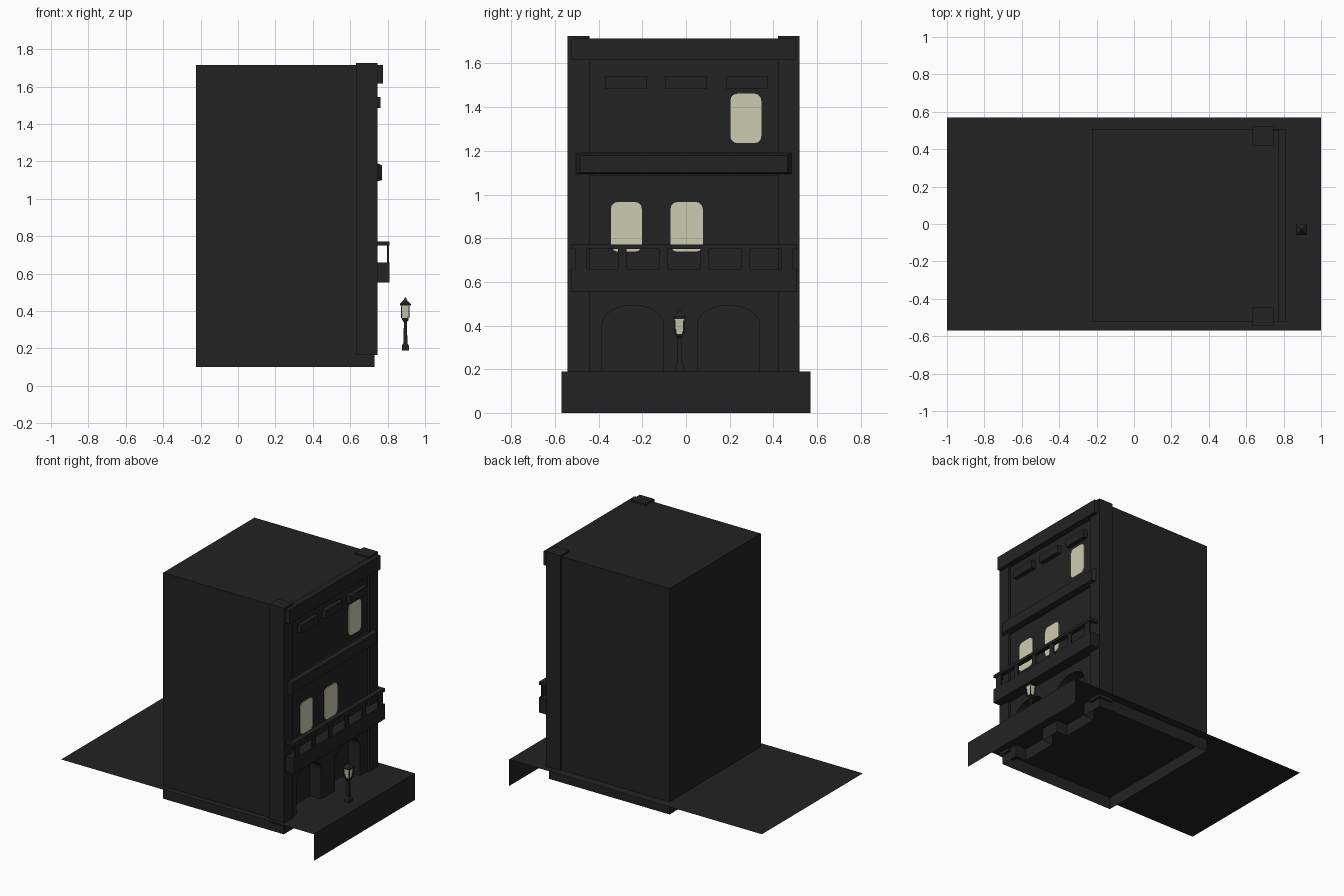
import bpy, bmesh, math

if "Cube" in bpy.data.objects:
    bpy.data.objects.remove(bpy.data.objects["Cube"])


def material(name, rgb):
    m = bpy.data.materials.new(name)
    m.diffuse_color = (*rgb, 1)
    m.use_nodes = True
    m.node_tree.nodes["Principled BSDF"].inputs["Base Color"].default_value = m.diffuse_color
    return m


DARK = material("charcoal", (0.0165, 0.0165, 0.0165))
GLOW = material("pale_window_light", (0.60, 0.60, 0.44))


def finish(name, bm, mat, recalc=True):
    if recalc:
        bmesh.ops.remove_doubles(bm, verts=bm.verts, dist=1e-5)
        bmesh.ops.recalc_face_normals(bm, faces=bm.faces)
    me = bpy.data.meshes.new(name)
    bm.to_mesh(me)
    bm.free()
    me.materials.append(mat)
    ob = bpy.data.objects.new(name, me)
    bpy.context.collection.objects.link(ob)
    return ob


def box(name, x, y, z, mat=DARK):
    bm = bmesh.new()
    bmesh.ops.create_cube(bm, size=1)
    for v in bm.verts:
        v.co = [(a + b) / 2 + c * (b - a) for (a, b), c in zip((x, y, z), v.co)]
    return finish(name, bm, mat)


def extrude_x(name, outline, x0, x1, mat=DARK):
    """Prism from a (y, z) outline."""
    bm = bmesh.new()
    a = [bm.verts.new((x0, y, z)) for y, z in outline]
    b = [bm.verts.new((x1, y, z)) for y, z in outline]
    bm.faces.new(a)
    bm.faces.new(b)
    for i in range(len(a)):
        j = (i + 1) % len(a)
        bm.faces.new((a[i], a[j], b[j], b[i]))
    return finish(name, bm, mat)


def square_stack(name, cx, cy, rings, mat=DARK):
    """Four-sided tapered column from (half width, height) rings."""
    bm = bmesh.new()
    loops = [[bm.verts.new((cx + sx * r, cy + sy * r, z))
              for sx, sy in ((-1, -1), (1, -1), (1, 1), (-1, 1))] for r, z in rings]
    for lo, hi in zip(loops, loops[1:]):
        for i in range(4):
            j = (i + 1) % 4
            bm.faces.new((lo[i], lo[j], hi[j], hi[i]))
    bm.faces.new(loops[0][::-1])
    bm.faces.new(loops[-1])
    return finish(name, bm, mat)


# pavement sheet with a front lip
bm = bmesh.new()
P = [[bm.verts.new((x, y, z)) for y in (-0.57, 0.57)] for x, z in ((-1, 0.19), (1, 0.19), (1, 0))]
for (a, b), (c, d) in zip(P, P[1:]):
    bm.faces.new((a, c, d, b))
finish("pavement", bm, DARK, False)

# building shell, open below, with two arched door niches in the facade
X0, X1, Y0, Y1, Z0, Z1 = -0.225, 0.73, -0.525, 0.507, 0.10, 1.715
DEPTH = 0.09


def arch(y0, y1, spring=0.405, top=0.493, n=12):
    c, r = (y0 + y1) / 2, (y1 - y0) / 2
    pts = [(y0, Z0)]
    for i in range(n + 1):
        t = math.pi * (1 - i / n)
        pts.append((c + r * math.cos(t), spring + (top - spring) * math.sin(t)))
    return pts + [(y1, Z0)]


arches = [arch(-0.384, -0.102), arch(0.053, 0.337)]
bm = bmesh.new()


def face(pts):
    return bm.faces.new([bm.verts.new(p) for p in pts])


face([(X1, y, z) for y, z in [(Y0, Z0)] + arches[0] + arches[1] + [(Y1, Z0), (Y1, Z1), (Y0, Z1)]])
face([(X0, Y0, Z0), (X0, Y1, Z0), (X0, Y1, Z1), (X0, Y0, Z1)])
face([(X0, Y0, Z1), (X1, Y0, Z1), (X1, Y1, Z1), (X0, Y1, Z1)])
for y in (Y0, Y1):
    face([(X0, y, Z0), (X1, y, Z0), (X1, y, Z1), (X0, y, Z1)])
for pts in arches:
    face([(X1 - DEPTH, y, z) for y, z in pts])
    for (ya, za), (yb, zb) in zip(pts, pts[1:]):
        face([(X1, ya, za), (X1, yb, zb), (X1 - DEPTH, yb, zb), (X1 - DEPTH, ya, za)])
finish("building_shell", bm, DARK)

# corner pillars
box("pillar_left", (0.63, 0.745), (-0.542, -0.443), (0.165, 1.727))
box("pillar_right", (0.63, 0.745), (0.421, 0.52), (0.165, 1.727))

# top cornice
box("cornice", (0.725, 0.775), (-0.525, 0.503), (1.615, 1.714))

# vent ledges under the cornice
for i, y in enumerate((-0.274, 0.0, 0.279)):
    box(f"ledge_{i}", (0.725, 0.763), (y - 0.096, y + 0.096), (1.485, 1.543))

# middle band: backing strip and tapered moulding
box("band_backing", (0.72, 0.745), (-0.445, 0.425), (1.085, 1.193))
bm = bmesh.new()
back = [bm.verts.new((0.74, y, z)) for y, z in ((-0.507, 1.092), (0.487, 1.092), (0.487, 1.192), (-0.507, 1.192))]
front = [bm.verts.new((0.77, y, z)) for y, z in ((-0.485, 1.1), (0.465, 1.1), (0.465, 1.178), (-0.485, 1.178))]
bm.faces.new(back[::-1])
bm.faces.new(front)
for i in range(4):
    j = (i + 1) % 4
    bm.faces.new((back[i], back[j], front[j], front[i]))
finish("band_moulding", bm, DARK)

# balcony slab, rail and thin posts
BY0, BY1 = -0.525, 0.506
box("balcony_slab", (0.725, 0.81), (BY0, BY1), (0.553, 0.66))
box("balcony_rail", (0.775, 0.81), (BY0, BY1), (0.751, 0.772))
for n, y in (("left", BY0), ("right", BY1 - 0.022)):
    box("rail_end_" + n, (0.74, 0.78), (y, y + 0.022), (0.751, 0.772))
for i in range(6):
    y = -0.48 + i * 0.1885
    w = 0.026 if i in (0, 5) else 0.02
    box(f"baluster_{i}", (0.797, 0.806), (y - w, y + w), (0.655, 0.755))


# lit windows with rounded corners
def window(name, y0, y1, z0, z1, r=0.032):
    pts = []
    for cy, cz, a0 in ((y1 - r, z1 - r, 0), (y0 + r, z1 - r, 90), (y0 + r, z0 + r, 180), (y1 - r, z0 + r, 270)):
        for k in range(4):
            t = math.radians(a0 + 30 * k)
            pts.append((cy + r * math.cos(t), cz + r * math.sin(t)))
    extrude_x(name, pts, 0.728, 0.736, GLOW)


window("window_upper", 0.203, 0.345, 1.235, 1.462)
window("window_lower_left", -0.344, -0.202, 0.738, 0.966)
window("window_lower_middle", -0.071, 0.077, 0.738, 0.966)

# street lamp
LX, LY = 0.895, -0.03
square_stack("lamp_post", LX, LY, [(0.019, 0.19), (0.019, 0.215), (0.011, 0.227), (0.008, 0.34),
                                   (0.017, 0.352), (0.017, 0.362)])
square_stack("lamp_glass", LX, LY, [(0.014, 0.362), (0.024, 0.43)], GLOW)
square_stack("lamp_roof", LX, LY, [(0.029, 0.43), (0.029, 0.438), (0.009, 0.458), (0.003, 0.472)])
for sx in (-1, 1):
    for sy in (-1, 1):
        box("lamp_frame", (LX + sx * 0.02 - 0.003, LX + sx * 0.02 + 0.003),
            (LY + sy * 0.02 - 0.003, LY + sy * 0.02 + 0.003), (0.362, 0.432))
